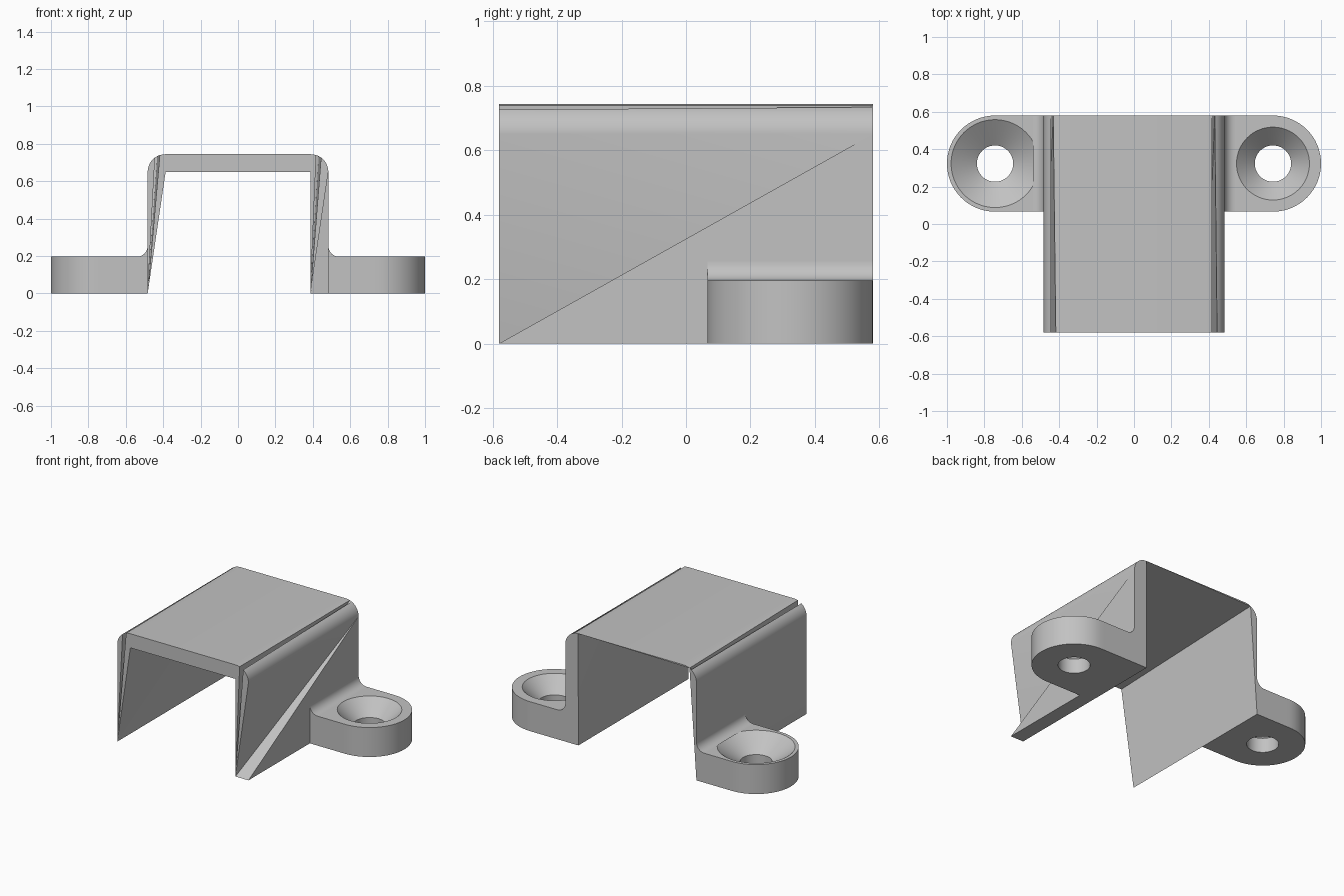
import bpy, bmesh, math

if "Cube" in bpy.data.objects:
    bpy.data.objects.remove(bpy.data.objects["Cube"])

grey = bpy.data.materials.new("plain_grey")
grey.diffuse_color = (0.54, 0.54, 0.54, 1)
grey.use_nodes = True
grey.node_tree.nodes["Principled BSDF"].inputs["Base Color"].default_value = grey.diffuse_color

Y0, Y1 = -0.58, 0.58          # channel depth
W, WI = 0.483, 0.387          # outer and inner half width
TOP, CEIL = 0.744, 0.65       # outer and inner height
EAR_H, EAR_R = 0.196, 0.257   # mounting ear
EAR_X, EAR_Y = 0.743, Y1 - 0.257


def finish(name, bm):
    bmesh.ops.recalc_face_normals(bm, faces=bm.faces)
    mesh = bpy.data.meshes.new(name)
    bm.to_mesh(mesh)
    bm.free()
    mesh.materials.append(grey)
    ob = bpy.data.objects.new(name, mesh)
    bpy.context.collection.objects.link(ob)
    bpy.ops.object.select_all(action='DESELECT')
    ob.select_set(True)
    bpy.context.view_layer.objects.active = ob
    bpy.ops.object.shade_smooth_by_angle(angle=math.radians(30))
    return ob


def arc(cx, cz, r, a0, a1, n=10):
    angles = [math.radians(a0 + (a1 - a0) * i / n) for i in range(n + 1)]
    return [(cx + r * math.cos(a), cz + r * math.sin(a)) for a in angles]


def prism(name, profile, y0, y1):
    """Extrude an x-z profile along y."""
    bm = bmesh.new()
    face = bm.faces.new([bm.verts.new((x, y0, z)) for x, z in profile])
    ext = bmesh.ops.extrude_face_region(bm, geom=[face], use_keep_orig=True)
    moved = [v for v in ext["geom"] if isinstance(v, bmesh.types.BMVert)]
    bmesh.ops.translate(bm, verts=moved, vec=(0, y1 - y0, 0))
    return finish(name, bm)


def channel():
    """U-shaped cover lofted front to back; grooves run from the front feet."""
    bm = bmesh.new()
    verts = {}

    def vert(co):
        key = tuple(round(c, 4) for c in co)
        if key not in verts:
            verts[key] = bm.verts.new(key)
        return verts[key]

    def face(*cos):
        vs = list(dict.fromkeys(vert(c) for c in cos))
        if len(vs) > 2 and not bm.faces.get(vs):
            bm.faces.new(vs)

    def at(y, pts):
        return [(x, y, z) for x, z in pts]

    r = TOP - CEIL
    right = arc(W - r, TOP - r, r, 0, 90)
    left = arc(-W + r, TOP - r, r, 90, 180)
    foot_r, foot_l = (WI, 0), (-W, 0)

    # Front corners have one point pulled down to the foot, which cuts a groove
    front_r, front_l = list(right), list(left)
    front_r[7], front_l[3] = foot_r, foot_l
    back_l_corner = left[3]

    front = at(Y0, [(W, 0), foot_r] + front_r + front_l
               + [foot_l, (-WI, CEIL), (WI, CEIL), foot_r, (W, 0)])
    back = at(Y1, [(W, 0), right[0]] + right + left
              + [foot_l, back_l_corner, right[-1], foot_r, (W, 0)])
    for i in range(len(front) - 1):
        face(front[i], front[i + 1], back[i + 1])
        face(front[i], back[i + 1], back[i])

    # End faces as fans around the feet
    def fan(y, centre, pts):
        c, pts = at(y, [centre])[0], at(y, pts)
        for a, b in zip(pts, pts[1:]):
            face(c, a, b)

    fan(Y0, foot_r, front_r + [(WI, CEIL)])
    fan(Y0, foot_l, [(-WI, CEIL)] + front_l)
    face(*at(Y0, [right[-1], left[0], (-WI, CEIL), (WI, CEIL)]))
    fan(Y1, foot_r, [(W, 0)] + right)
    fan(Y1, foot_l, left[3:])
    fan(Y1, back_l_corner, [right[-1]] + left[:3])
    return finish("channel", bm)


def ear(name, side, sink_r, n=64):
    """Round-ended tab with a countersunk screw hole, built from closed rings."""
    bm = bmesh.new()

    def ring(z, radius=None):
        verts = []
        for i in range(n):
            a = 2 * math.pi * i / n
            c, s = math.cos(a), math.sin(a)
            r = radius
            if r is None:   # outline: half circle outside, square towards the wall
                r = EAR_R if c > -1e-6 else EAR_R / max(abs(c), abs(s))
            x = EAR_X + r * c
            if radius is None and c < -0.7:
                x = W
            verts.append(bm.verts.new((side * x, EAR_Y + r * s, z)))
        return verts

    rings = [ring(0, 0.097), ring(0.098, 0.097), ring(EAR_H, sink_r),
             ring(EAR_H), ring(0)]
    for a, b in zip(rings, rings[1:] + rings[:1]):
        for i in range(n):
            j = (i + 1) % n
            bm.faces.new((a[i], a[j], b[j], b[i]))
    return finish(name, bm)


channel()

# Mounting ears (wider countersink on the left) and fillets joining the walls
F = 0.058
for side, label, sink_r in ((1, "right", 0.195), (-1, "left", 0.235)):
    ear(label + "_ear", side, sink_r)
    fillet = [(W, EAR_H)] + arc(W + F, EAR_H + F, F, 180, 270)
    prism(label + "_fillet", [(side * x, z) for x, z in fillet],
          EAR_Y - EAR_R, Y1)
